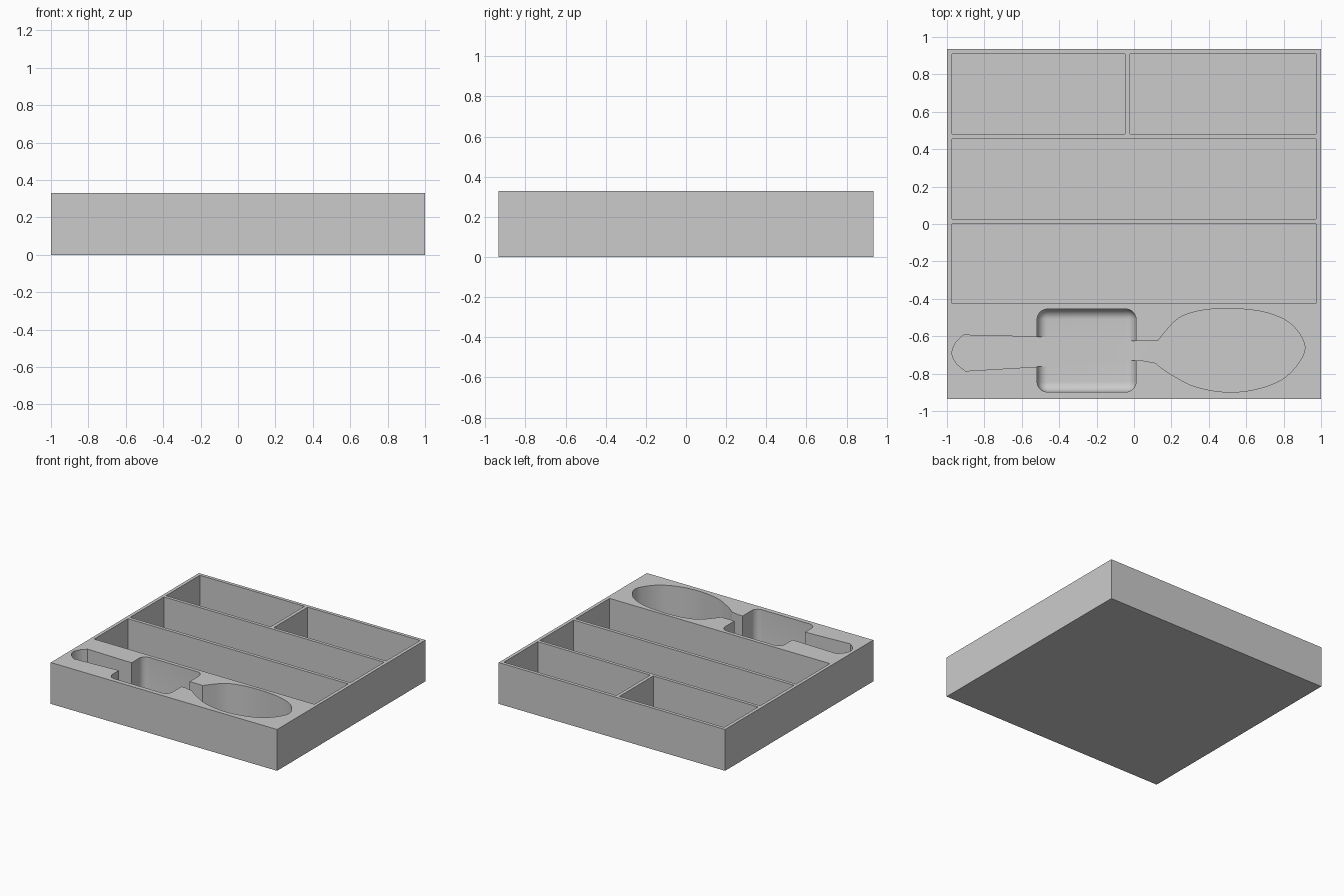
import bpy, bmesh, math
from mathutils import Vector

cube = bpy.data.objects.get("Cube")
if cube:
    bpy.data.objects.remove(cube, do_unlink=True)

HEIGHT, FLOOR, ABOVE = 0.33, 0.027, 0.45

grey = bpy.data.materials.new("plain grey")
grey.use_nodes = True
grey.diffuse_color = (0.6, 0.6, 0.6, 1)
grey.node_tree.nodes["Principled BSDF"].inputs["Base Color"].default_value = (0.6, 0.6, 0.6, 1)


def prism(name, outline, z0, z1, round_radius=0):
    """Extrude an outline upward; optionally round every edge except the top rim."""
    bm = bmesh.new()
    base = bm.faces.new([bm.verts.new((x, y, z0)) for x, y in outline])
    side = bmesh.ops.extrude_face_region(bm, geom=[base], use_keep_orig=True)
    tops = [v for v in side["geom"] if isinstance(v, bmesh.types.BMVert)]
    bmesh.ops.translate(bm, verts=tops, vec=(0, 0, z1 - z0))
    bmesh.ops.recalc_face_normals(bm, faces=bm.faces)
    if round_radius:
        edges = [e for e in bm.edges if min(v.co.z for v in e.verts) < z1 - 0.001]
        bmesh.ops.bevel(bm, geom=edges, offset=round_radius, segments=8,
                        profile=0.5, affect='EDGES')
    mesh = bpy.data.meshes.new(name)
    bm.to_mesh(mesh)
    bm.free()
    mesh.materials.append(grey)
    obj = bpy.data.objects.new(name, mesh)
    bpy.context.collection.objects.link(obj)
    return obj


def rectangle(x0, x1, y0, y1):
    return [(x0, y0), (x1, y0), (x1, y1), (x0, y1)]


def smooth_path(points, steps=6):
    """Smooth open curve through the points."""
    p = [Vector(q) for q in points]
    p = [2 * p[0] - p[1]] + p + [2 * p[-1] - p[-2]]
    out = []
    for a, b, c, d in zip(p, p[1:], p[2:], p[3:]):
        for i in range(steps):
            t = i / steps
            out.append(0.5 * (2 * b + (c - a) * t + (2 * a - 5 * b + 4 * c - d) * t ** 2
                              + (3 * b - a - 3 * c + d) * t ** 3))
    return [tuple(v) for v in out] + [points[-1]]


# Solid tray block
tray = prism("tray", rectangle(-1, 1, -0.935, 0.935), 0, HEIGHT)

# Rectangular compartments
cutters = []
for x0, x1, y0, y1 in [(-0.973, -0.048, 0.481, 0.908), (-0.021, 0.973, 0.481, 0.908),
                       (-0.973, 0.973, 0.028, 0.455), (-0.973, 0.973, -0.425, 0.001)]:
    cutters.append(prism("compartment_cutter", rectangle(x0, x1, y0, y1), FLOOR, ABOVE))

# Spoon-shaped recess: rounded handle end, narrow neck and oval bowl
handle = smooth_path([(-0.912, -0.594), (-0.952, -0.634), (-0.973, -0.69),
                      (-0.95, -0.744), (-0.902, -0.786)])
bowl = smooth_path([(0.115, -0.743), (0.15, -0.772), (0.217, -0.815), (0.324, -0.868),
                    (0.484, -0.898), (0.644, -0.885), (0.794, -0.829), (0.885, -0.735),
                    (0.912, -0.644), (0.842, -0.537), (0.725, -0.479), (0.58, -0.455),
                    (0.42, -0.455), (0.297, -0.478), (0.217, -0.521), (0.126, -0.626)])
spoon = (handle + [(-0.4, -0.756), (-0.1, -0.73), (0.045, -0.73)] + bowl
         + [(-0.1, -0.626), (-0.4, -0.606)])
cutters.append(prism("spoon_cutter", spoon, FLOOR, ABOVE))

# Finger pocket with rounded corners and floor edge
cutters.append(prism("finger_pocket_cutter", rectangle(-0.518, 0.011, -0.898, -0.455),
                     FLOOR, ABOVE, 0.055))

# Cut every recess out of the block
bpy.context.view_layer.objects.active = tray
for cutter in cutters:
    cut = tray.modifiers.new("recess", 'BOOLEAN')
    cut.operation, cut.solver, cut.object = 'DIFFERENCE', 'EXACT', cutter
    bpy.ops.object.modifier_apply(modifier=cut.name)
    bpy.data.objects.remove(cutter, do_unlink=True)

bpy.ops.object.select_all(action='DESELECT')
tray.select_set(True)
bpy.ops.object.shade_smooth_by_angle(angle=math.radians(30))
